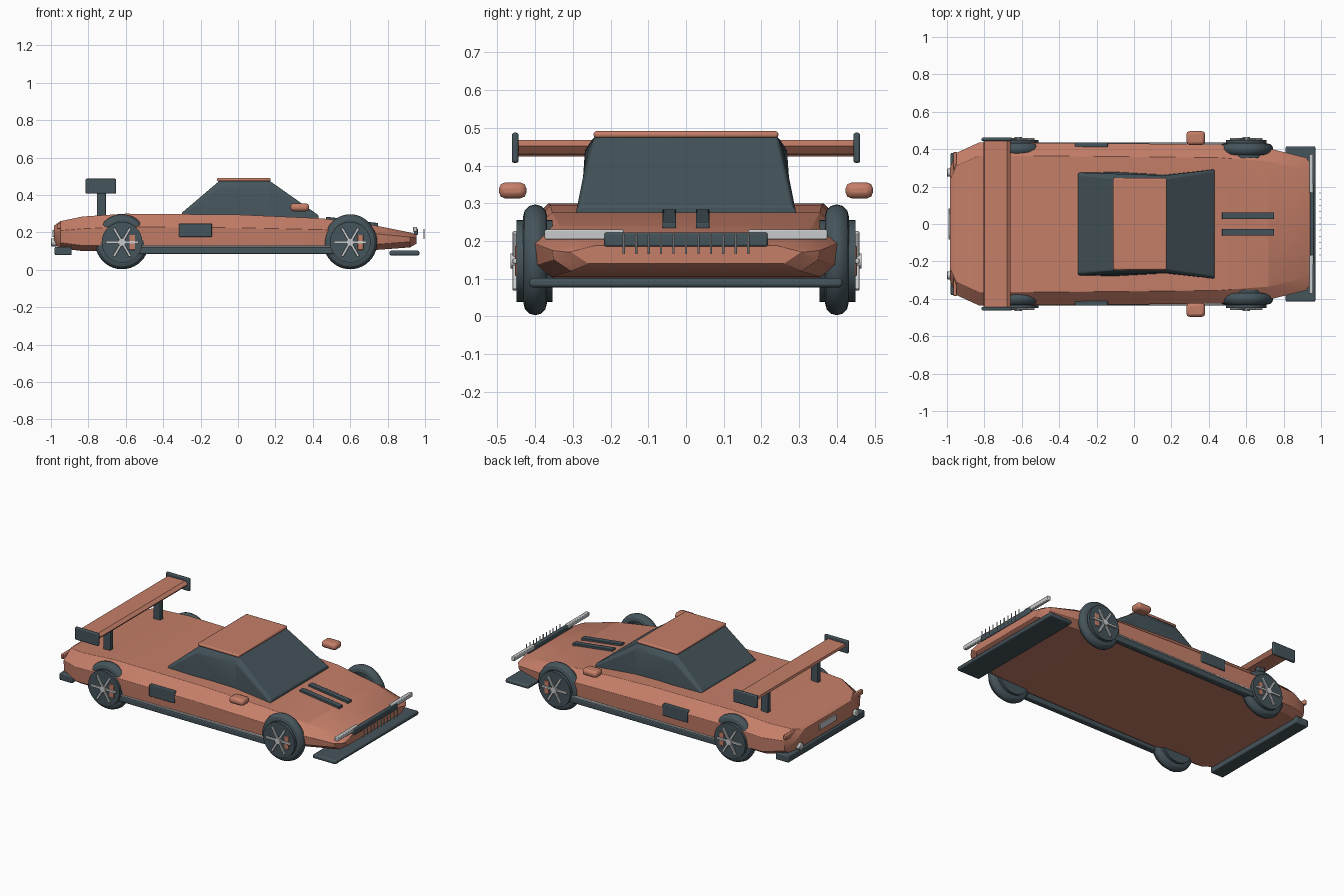
import bpy, bmesh, math
from mathutils import Matrix, Vector

cube = bpy.data.objects.get("Cube")
if cube:
    bpy.data.objects.remove(cube, do_unlink=True)


def material(name, rgb):
    m = bpy.data.materials.new(name)
    m.use_nodes = True
    m.diffuse_color = (*rgb, 1)
    m.node_tree.nodes["Principled BSDF"].inputs["Base Color"].default_value = (*rgb, 1)
    return m


PAINT = material("copper_paint", (0.56, 0.21, 0.14))
DARK = material("dark_slate", (0.06, 0.09, 0.105))
SILVER = material("silver", (0.58, 0.59, 0.6))


def finish(name, bm, mat, bevel=0.0, segments=2):
    """Turn a bmesh into a named, shaded object."""
    bmesh.ops.recalc_face_normals(bm, faces=bm.faces)
    mesh = bpy.data.meshes.new(name)
    bm.to_mesh(mesh)
    bm.free()
    mesh.materials.append(mat)
    ob = bpy.data.objects.new(name, mesh)
    bpy.context.collection.objects.link(ob)
    bpy.ops.object.select_all(action="DESELECT")
    ob.select_set(True)
    bpy.context.view_layer.objects.active = ob
    bpy.ops.object.shade_smooth_by_angle(angle=math.radians(30))
    if bevel:
        mod = ob.modifiers.new("soft_edges", "BEVEL")
        mod.width, mod.segments = bevel, segments
    return ob


def box(name, x, y, z, mat, bevel=0.004, turn=None):
    """Box from (min, max) ranges, optionally turned about its centre."""
    bm = bmesh.new()
    size = [r[1] - r[0] for r in (x, y, z)]
    mid = Vector([(r[0] + r[1]) / 2 for r in (x, y, z)])
    bmesh.ops.create_cube(bm, size=1, matrix=Matrix.Translation(mid)
                          @ (turn or Matrix()) @ Matrix.Diagonal((*size, 1)))
    return finish(name, bm, mat, bevel)


def rod(name, centre, radius, depth, axis, mat, sides=24, bevel=0.0):
    bm = bmesh.new()
    rot = Vector((0, 0, 1)).rotation_difference(Vector(axis)).to_matrix().to_4x4()
    bmesh.ops.create_cone(bm, cap_ends=True, segments=sides, radius1=radius, radius2=radius,
                          depth=depth, matrix=Matrix.Translation(centre) @ rot)
    return finish(name, bm, mat, bevel)


def loft(name, rings, mat, bevel=0.0):
    """Skin between closed rings of equal length and cap both ends."""
    bm = bmesh.new()
    loops = [[bm.verts.new(p) for p in ring] for ring in rings]
    for a, b in zip(loops, loops[1:]):
        for i in range(len(a)):
            j = (i + 1) % len(a)
            bm.faces.new((a[i], a[j], b[j], b[i]))
    bm.faces.new(loops[0])
    bm.faces.new(loops[-1])
    return finish(name, bm, mat, bevel)


def mirrored_ring(x, half):
    """Cross-section at x from its half outline of (y, z) points."""
    return [(x, y, z) for y, z in half] + [(x, -y, z) for y, z in reversed(half)]


def ring_tube(name, centre, major, minor, arc, mat):
    """Torus, or part of one, standing in the xz plane."""
    bm = bmesh.new()
    full = arc > 6.2
    steps, sides = (40 if full else 20), 12
    rows = []
    for i in range(steps + (not full)):
        a = arc * i / steps
        row = []
        for k in range(sides):
            b = math.tau * k / sides
            r = major + minor * math.cos(b)
            row.append(bm.verts.new((centre[0] + r * math.cos(a), centre[1] + minor * math.sin(b),
                                     centre[2] + r * math.sin(a))))
        rows.append(row)
    for i in range(steps):
        a, b = rows[i], rows[(i + 1) % len(rows)]
        for k in range(sides):
            n = (k + 1) % sides
            bm.faces.new((a[k], a[n], b[n], b[k]))
    if not full:
        bm.faces.new(rows[0])
        bm.faces.new(rows[-1])
    return finish(name, bm, mat)


# Wedge body: station x, widest half width, bottom z, crease z, top z
stations = [(-0.985, 0.30, 0.135, 0.20, 0.235), (-0.95, 0.38, 0.115, 0.21, 0.26),
            (-0.83, 0.435, 0.10, 0.22, 0.285), (-0.6, 0.435, 0.10, 0.23, 0.30),
            (0, 0.43, 0.10, 0.225, 0.295), (0.45, 0.425, 0.10, 0.215, 0.275),
            (0.72, 0.405, 0.105, 0.195, 0.24), (0.92, 0.355, 0.12, 0.175, 0.2),
            (0.955, 0.31, 0.14, 0.17, 0.188)]
loft("body", [mirrored_ring(x, [(w - 0.05, lo), (w - 0.005, lo + 0.03), (w, mid), (w - 0.07, top)])
              for x, w, lo, mid, top in stations], PAINT, 0.006)

# Glasshouse and roof panel
loft("cabin", [mirrored_ring(-0.30, [(0.275, 0.27), (0.275, 0.295), (0.26, 0.305)]),
               mirrored_ring(-0.10, [(0.28, 0.27), (0.268, 0.44), (0.245, 0.475)]),
               mirrored_ring(0.17, [(0.265, 0.26), (0.26, 0.44), (0.242, 0.475)]),
               mirrored_ring(0.43, [(0.292, 0.25), (0.292, 0.28), (0.28, 0.292)])], DARK, 0.005)
box("roof_panel", (-0.112, 0.175), (-0.245, 0.245), (0.473, 0.491), PAINT, 0.007)

# Wheels
for end, x in (("rear", -0.62), ("front", 0.6)):
    for s in (-1, 1):
        z = 0.147
        ring_tube(end + "_tyre", (x, s * 0.4, z), 0.113, 0.031, math.tau, DARK)
        ring_tube(end + "_wheel_arch", (x, s * 0.4, z + 0.016), 0.102, 0.032, math.pi, DARK)
        rod(end + "_wheel_barrel", (x, s * 0.402, z), 0.109, 0.096, (0, 1, 0), DARK, 32)
        rod(end + "_hub", (x, s * 0.456, z), 0.02, 0.018, (0, 1, 0), SILVER, 16)
        for k in range(3):
            box(end + "_spoke_pair", (x - 0.088, x + 0.088), (s * 0.4545 - 0.005, s * 0.4545 + 0.005),
                (z - 0.007, z + 0.007), SILVER, 0.002, Matrix.Rotation(k * math.pi / 3, 4, "Y"))
        box(end + "_brake_caliper", (x + 0.04, x + 0.07), (s * 0.449 - 0.004, s * 0.449 + 0.004),
            (z - 0.04, z + 0.04), PAINT, 0.002)

# Side details
for s in (-1, 1):
    def side(a, b):
        return tuple(sorted((s * a, s * b)))
    box("side_skirt", (-0.53, 0.53), side(0.395, 0.435), (0.085, 0.12), DARK, 0.006)
    box("skirt_trim", (-0.52, 0.52), side(0.40, 0.433), (0.12, 0.129), SILVER, 0.002)
    box("side_intake", (-0.315, -0.14), side(0.41, 0.437), (0.175, 0.247), DARK)
    box("mirror", (0.28, 0.38), side(0.423, 0.496), (0.313, 0.355), PAINT, 0.016)
    # Rear wing mounts
    box("wing_strut", (-0.755, -0.705), side(0.235, 0.265), (0.27, 0.445), DARK)
    box("wing_end_plate", (-0.815, -0.652), side(0.444, 0.462), (0.407, 0.487), DARK, 0.006)
    # Hood louvre strip, headlamp, tail lamp and exhaust
    box("hood_vent", (0.47, 0.75), side(0.026, 0.062), (0.249, 0.267), DARK, 0.003,
        Matrix.Rotation(math.radians(7), 4, "Y"))
    box("headlamp", (0.935, 0.957), side(0.165, 0.375), (0.204, 0.23), SILVER)
    box("tail_lamp", (-0.966, -0.948), side(0.21, 0.385), (0.218, 0.247), PAINT)
    rod("exhaust", (-0.985, s * 0.275, 0.147), 0.021, 0.03, (1, 0, 0), SILVER, 20, 0.003)

# Rear wing blade
wing = [(-0.66, 0.452), (-0.68, 0.468), (-0.80, 0.466), (-0.804, 0.452), (-0.73, 0.424), (-0.68, 0.43)]
loft("rear_wing", [[(x, y, z) for x, z in wing] for y in (-0.446, 0.446)], PAINT)

# Nose: grille, upright bars and splitter
box("grille", (0.94, 0.962), (-0.217, 0.217), (0.185, 0.223), DARK, 0.006)
for i in range(11):
    rod("grille_bar", (0.995, (i - 5) * 0.033, 0.192), 0.003, 0.052, (0, 0, 1), SILVER, 8)
box("front_splitter", (0.81, 0.97), (-0.415, 0.415), (0.077, 0.102), DARK, 0.008)

# Tail: diffuser and plate
box("rear_diffuser", (-0.98, -0.89), (-0.38, 0.38), (0.078, 0.122), DARK, 0.006)
box("rear_plate", (-0.993, -0.984), (-0.082, 0.082), (0.175, 0.213), SILVER, 0.002)
